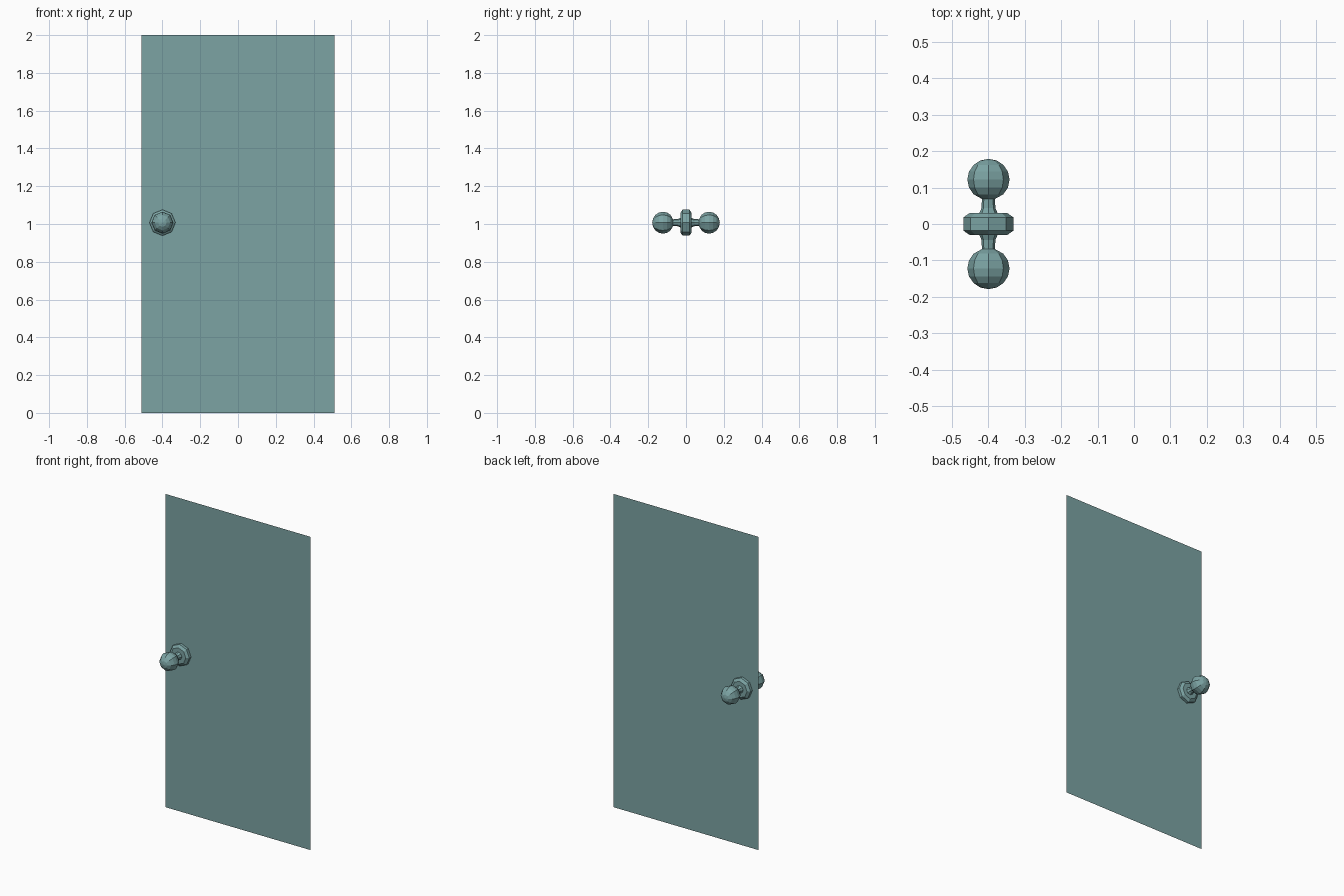
import bpy, bmesh, math

if "Cube" in bpy.data.objects:
    bpy.data.objects.remove(bpy.data.objects["Cube"])

KNOB_X, KNOB_Z, SIDES = -0.40, 1.007, 8

teal = bpy.data.materials.new("teal_paint")
teal.diffuse_color = (0.20, 0.37, 0.37, 1)
teal.use_nodes = True
teal.node_tree.nodes["Principled BSDF"].inputs["Base Color"].default_value = teal.diffuse_color


def make_object(name, bm):
    mesh = bpy.data.meshes.new(name)
    bm.to_mesh(mesh)
    bm.free()
    mesh.materials.append(teal)
    obj = bpy.data.objects.new(name, mesh)
    bpy.context.collection.objects.link(obj)


def lathe_knob(name, profile, side):
    """Revolve (radius, y) points around the y axis through the knob."""
    bm = bmesh.new()
    rings = []
    for r, y in profile:
        ring = []
        for i in range(SIDES):
            a = math.tau * i / SIDES
            ring.append(bm.verts.new((KNOB_X + r * math.cos(a), side * y,
                                      KNOB_Z + r * math.sin(a))))
        rings.append(ring)
    for lo, hi in zip(rings, rings[1:]):
        for i in range(SIDES):
            j = (i + 1) % SIDES
            quad = [lo[i], lo[j], hi[j], hi[i]]
            bm.faces.new(quad if side < 0 else quad[::-1])
    # close the tip of the ball
    bmesh.ops.remove_doubles(bm, verts=bm.verts, dist=1e-5)
    make_object(name, bm)


# Door panel: a single thin sheet
bm = bmesh.new()
bm.faces.new([bm.verts.new(p) for p in
              ((-0.512, 0, 0), (0.512, 0, 0), (0.512, 0, 2), (-0.512, 0, 2))])
make_object("door_panel", bm)

# Knob profile: chamfered rosette, flared neck, ball
profile = [(0.069, 0), (0.069, 0.018), (0.052, 0.030), (0.025, 0.030),
           (0.019, 0.044), (0.018, 0.069)]
for k in range(2, 9):
    a = math.pi * k / 8
    profile.append((0.058 * math.sin(a), 0.122 - 0.057 * math.cos(a)))

lathe_knob("front_knob", profile, -1)
lathe_knob("back_knob", profile, 1)
